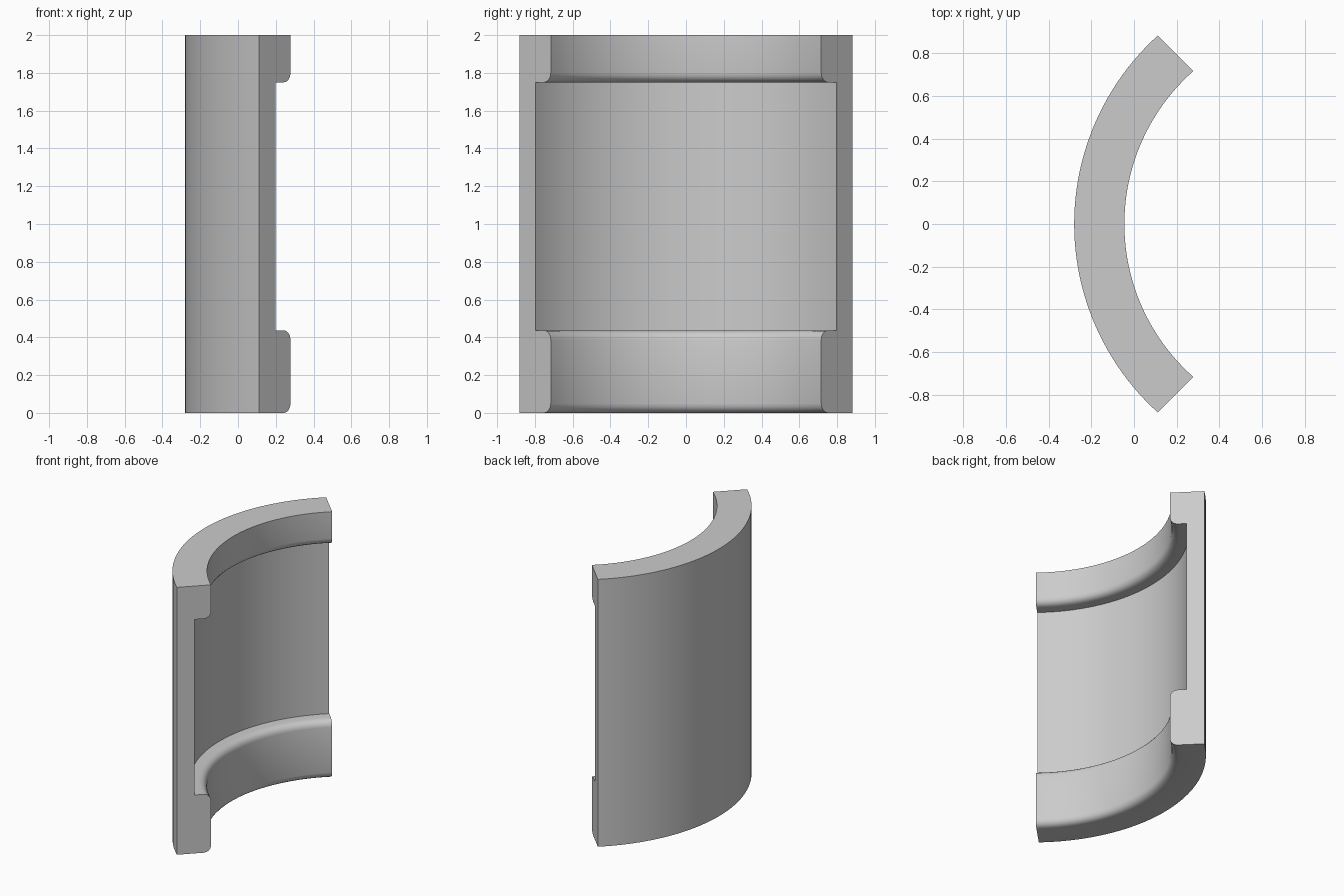
import bpy, bmesh, math

if "Cube" in bpy.data.objects:
    bpy.data.objects.remove(bpy.data.objects["Cube"])

CX = 0.91            # arc centre on the x axis
CUT = 0.994          # end faces lie on x + |y| = CUT
R_OUT, R_MID, R_IN = 1.19, 1.069, 0.955
SEGS = 48


def fillet(r, z, rad, a0, a1, n=4):
    """Rounded corner points (radius, height) around a centre."""
    return [(r + rad * math.cos(math.radians(a0 + (a1 - a0) * i / n)),
             z + rad * math.sin(math.radians(a0 + (a1 - a0) * i / n)))
            for i in range(n + 1)]


# Wall section: plain back, deep recess, rounded lips top and bottom
f = 0.05
profile = [(R_OUT, 0), (R_OUT, 2), (R_IN, 2)]
profile += fillet(R_IN + f, 1.75 + f, f, 180, 270)
profile += [(R_MID, 1.75), (R_MID, 0.437)]
profile += fillet(R_IN + f, 0.437 - f, f, 90, 180)
profile += fillet(R_IN + f, f, f, 180, 270)

# Sweep the section along the arc, trimmed to the 45 degree end planes
bm = bmesh.new()
rings = []
for i in range(SEGS + 1):
    t = 2 * i / SEGS - 1
    ring = []
    for r, z in profile:
        half = math.pi / 4 + math.asin((CUT - CX) / (r * math.sqrt(2)))
        a = t * half
        ring.append(bm.verts.new((CX - r * math.cos(a), r * math.sin(a), z)))
    rings.append(ring)

n = len(profile)
for a, b in zip(rings, rings[1:]):
    for j in range(n):
        k = (j + 1) % n
        bm.faces.new((a[j], a[k], b[k], b[j]))

# Flat end faces
bm.faces.new(rings[0])
bm.faces.new(rings[-1])
bmesh.ops.recalc_face_normals(bm, faces=bm.faces)

mesh = bpy.data.meshes.new("curved_shell")
bm.to_mesh(mesh)
bm.free()
shell = bpy.data.objects.new("curved_shell", mesh)
bpy.context.collection.objects.link(shell)
bpy.context.view_layer.objects.active = shell
shell.select_set(True)
bpy.ops.object.shade_smooth_by_angle(angle=math.radians(30))
